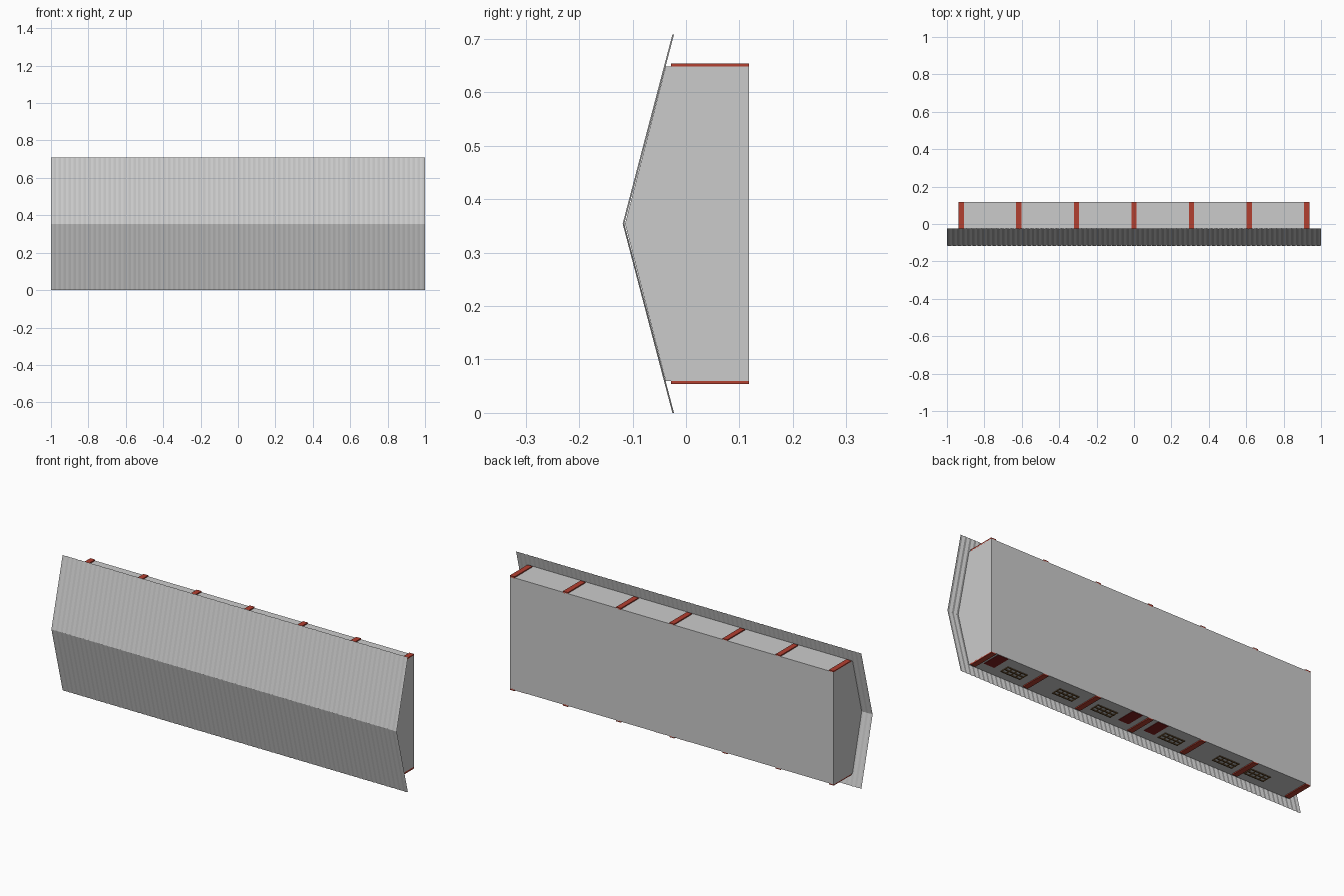
import bpy, math

if "Cube" in bpy.data.objects:
    bpy.data.objects.remove(bpy.data.objects["Cube"])

ZC = 0.354           # ridge line height; the barn lies on its side, roof towards -y
RIDGE_Y, EAVE_Y, FLOOR_Y = -0.117, -0.024, 0.118
WALL = 0.294         # half width of the walls


def material(name, col):
    m = bpy.data.materials.new(name)
    m.diffuse_color = (*col, 1)
    m.use_nodes = True
    m.node_tree.nodes["Principled BSDF"].inputs["Base Color"].default_value = m.diffuse_color
    return m


RED = material("red_paint", (0.45, 0.05, 0.03))
DARK = material("dark_red", (0.22, 0.015, 0.015))
BROWN = material("brown_wood", (0.16, 0.09, 0.035))


def mesh(name, verts, faces, mat=None):
    me = bpy.data.meshes.new(name)
    me.from_pydata(verts, [], faces)
    ob = bpy.data.objects.new(name, me)
    bpy.context.collection.objects.link(ob)
    if mat:
        me.materials.append(mat)
    return ob


def box(name, x0, x1, y0, y1, z0, z1, mat=None):
    v = [(x, y, z) for x in (x0, x1) for y in (y0, y1) for z in (z0, z1)]
    f = [(0, 1, 3, 2), (4, 6, 7, 5), (0, 4, 5, 1),
         (2, 3, 7, 6), (0, 2, 6, 4), (1, 5, 7, 3)]
    return mesh(name, v, f, mat)


# Corrugated roof sheet: wavy strip swept over eave, ridge, eave
waves, seg, amp = 75, 4, 0.0015
n = waves * seg
verts = []
for y, z in ((EAVE_Y, 0), (RIDGE_Y, ZC), (EAVE_Y, 2 * ZC)):
    for i in range(n + 1):
        verts.append((-1 + 2 * i / n, y + amp * math.cos(2 * math.pi * i / seg), z))
faces = []
for r in range(2):
    for i in range(n):
        a = r * (n + 1) + i
        faces.append((a, a + 1, a + n + 2, a + n + 1))
mesh("corrugated_roof", verts, faces)

# Barn walls, gable ends and floor
prof = [(FLOOR_Y, ZC - WALL), (-0.038, ZC - WALL), (RIDGE_Y + 0.003, ZC),
        (-0.038, ZC + WALL), (FLOOR_Y, ZC + WALL)]
verts = [(x, y, z) for x in (0.938, -0.938) for y, z in prof]
mesh("barn_walls", verts, [(4, 3, 2, 1, 0), (5, 6, 7, 8, 9), (0, 1, 6, 5),
                           (3, 4, 9, 8), (4, 0, 5, 9)])

# Red posts along both long walls
for side in (-1, 1):
    zs = sorted((ZC + side * (WALL - 0.004), ZC + side * (WALL + 0.0055)))
    for k in range(-3, 4):
        x = k * 0.308
        box("wall_post", x - 0.014, x + 0.014, -0.028, FLOOR_Y, *zs, RED)

# Doors on the lower long wall
z_wall = ZC - WALL
for x in (0.865, 0.075, -0.075):
    box("door", x - 0.03, x + 0.03, 0.015, FLOOR_Y - 0.002, z_wall - 0.002, z_wall + 0.002, DARK)

# Windows on the lower long wall: frame bars and crossing mullions
W, H, B = 0.055, 0.024, 0.003
for x in (0.735, 0.43, 0.205, -0.19, -0.51, -0.695):
    y = 0.035
    for i in range(5):
        bx = x - W + i * W / 2
        box("window_mullion", bx - B, bx + B, y - H - B, y + H + B, z_wall - 0.003, z_wall + 0.001, BROWN)
    for j in (-1, 0, 1):
        by = y + j * H
        box("window_rail", x - W - B, x + W + B, by - B, by + B, z_wall - 0.0035, z_wall + 0.001, BROWN)
